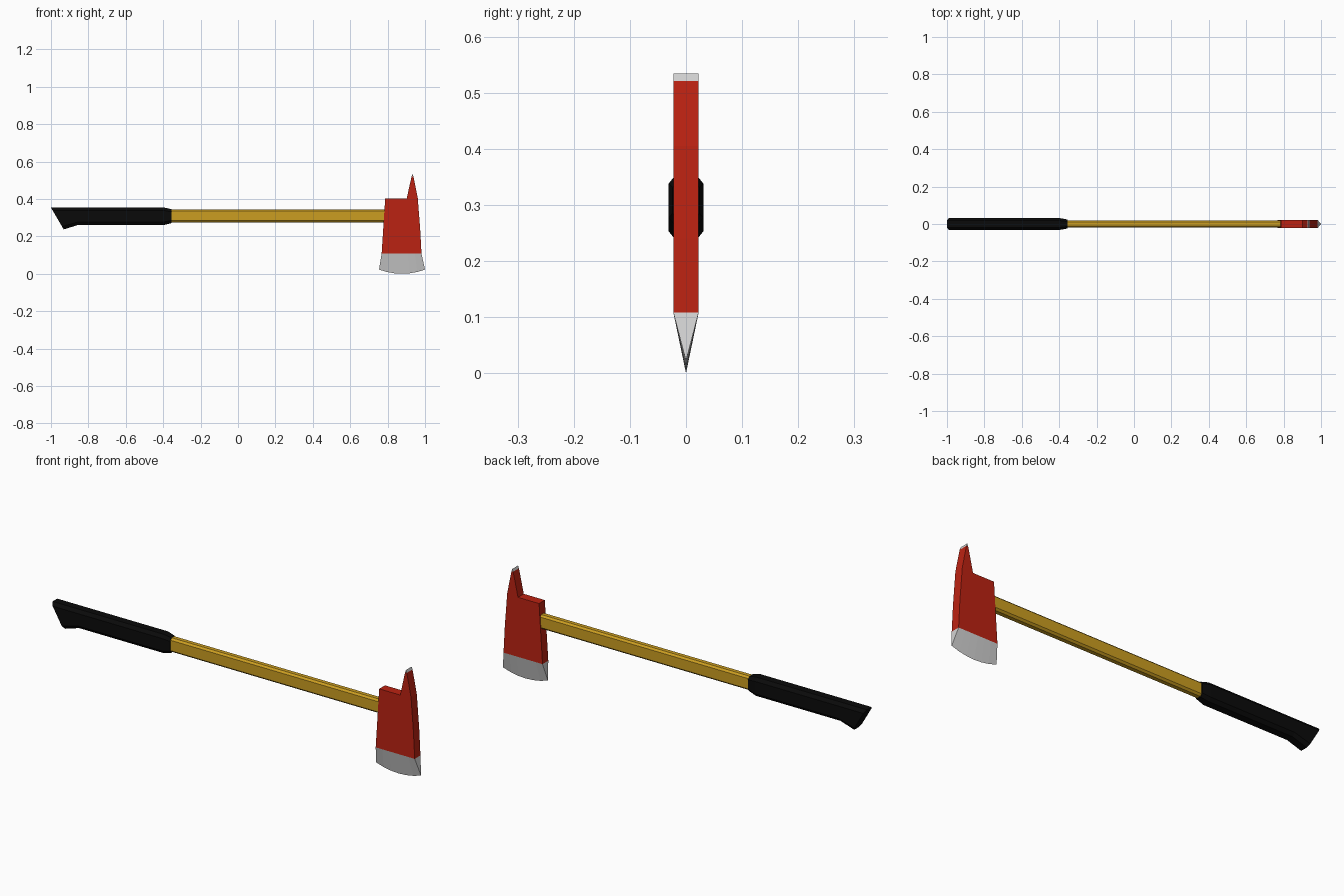
import bpy, bmesh

if "Cube" in bpy.data.objects:
    bpy.data.objects.remove(bpy.data.objects["Cube"])


def material(name, rgb):
    m = bpy.data.materials.new(name)
    m.diffuse_color = (*rgb, 1)
    m.use_nodes = True
    m.node_tree.nodes["Principled BSDF"].inputs["Base Color"].default_value = m.diffuse_color
    return m


red = material("red_paint", (0.50, 0.016, 0.006))
steel = material("bare_steel", (0.64, 0.64, 0.64))
yellow = material("yellow_handle", (0.60, 0.34, 0.015))
black = material("black_rubber", (0.003, 0.003, 0.003))


def finish(bm, name, mats):
    bmesh.ops.remove_doubles(bm, verts=bm.verts, dist=1e-5)
    bmesh.ops.recalc_face_normals(bm, faces=bm.faces)
    me = bpy.data.meshes.new(name)
    bm.to_mesh(me)
    bm.free()
    for m in mats:
        me.materials.append(m)
    ob = bpy.data.objects.new(name, me)
    bpy.context.collection.objects.link(ob)
    return ob


def octagon_bar(name, sections, mat):
    """Loft of chamfered sections: (x top, z top, x bottom, z bottom, half y, chamfer y, chamfer z)."""
    bm = bmesh.new()
    rings = []
    for xt, zt, xb, zb, hy, cy, cz in sections:
        pts = [(-hy + cy, zt), (hy - cy, zt), (hy, zt - cz), (hy, zb + cz),
               (hy - cy, zb), (-hy + cy, zb), (-hy, zb + cz), (-hy, zt - cz)]
        rings.append([bm.verts.new((xb + (xt - xb) * (z - zb) / (zt - zb), y, z)) for y, z in pts])
    for a, b in zip(rings, rings[1:]):
        for i in range(8):
            j = (i + 1) % 8
            bm.faces.new((a[i], a[j], b[j], b[i]))
    bm.faces.new(rings[0])
    bm.faces.new(rings[-1])
    return finish(bm, name, [mat])


# Handle shaft
octagon_bar("handle", [(x, 0.344, x, 0.275, 0.019, 0.009, 0.009) for x in (-0.37, 0.80)], yellow)

# Rubber grip with flared, slanted heel
octagon_bar("grip", [
    (-1.0, 0.354, -0.932, 0.237, 0.031, 0.013, 0.016),
    (-0.855, 0.354, -0.855, 0.261, 0.031, 0.013, 0.016),
    (-0.395, 0.354, -0.395, 0.261, 0.031, 0.013, 0.016),
    (-0.355, 0.345, -0.355, 0.271, 0.024, 0.011, 0.014)], black)

# Axe head: flat body with rear pick
T, ZB, N = 0.0225, 0.108, 6
bm = bmesh.new()


def prism(profile, mat_index):
    front = [bm.verts.new((x, -T, z)) for x, z in profile]
    back = [bm.verts.new((x, T, z)) for x, z in profile]
    faces = [bm.faces.new(front), bm.faces.new(back)]
    for i in range(len(profile)):
        j = (i + 1) % len(profile)
        if profile[i][1] == profile[j][1] and profile[i][1] in (ZB, 0.521):
            continue  # joint with the next coloured section stays open
        faces.append(bm.faces.new((front[i], front[j], back[j], back[i])))
    for f in faces:
        f.material_index = mat_index


edge_top = [(0.768 + (0.981 - 0.768) * i / N, ZB) for i in range(N + 1)]
prism(edge_top + [(0.974, 0.24), (0.961, 0.405), (0.951, 0.456), (0.9375, 0.521),
                  (0.9285, 0.521), (0.918, 0.475), (0.902, 0.402), (0.787, 0.402)], 0)
# Bare pick tip
prism([(0.9285, 0.521), (0.9375, 0.521), (0.933, 0.534)], 1)

# Wedge blade with curved cutting edge
upper = {s: [bm.verts.new((x, s * T, z)) for x, z in edge_top] for s in (-1, 1)}
cut = [bm.verts.new((0.754 + 0.246 * i / N, 0, 0.022 * (2 * i / N - 1) ** 2)) for i in range(N + 1)]
blade = []
for s in (-1, 1):
    for i in range(N):
        blade.append(bm.faces.new((upper[s][i], upper[s][i + 1], cut[i + 1], cut[i])))
for i in (0, N):
    blade.append(bm.faces.new((upper[-1][i], upper[1][i], cut[i])))
for f in blade:
    f.material_index = 1
finish(bm, "axe_head", [red, steel])
